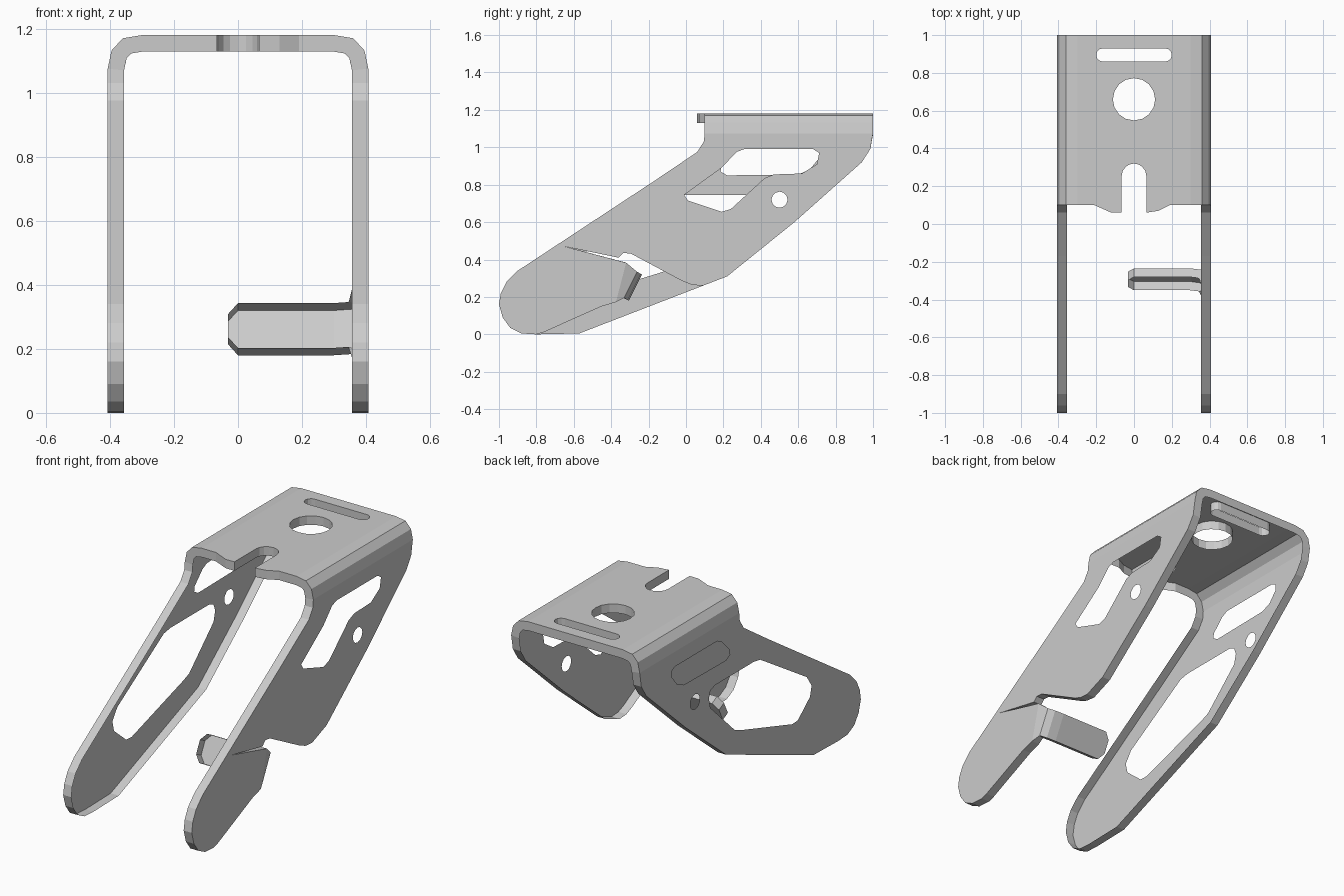
import bpy, bmesh
from math import sin, cos, pi

if "Cube" in bpy.data.objects:
    bpy.data.objects.remove(bpy.data.objects["Cube"])

bm = bmesh.new()
thin = bm.verts.layers.int.new("thin")  # marks openings without a rim
X, TOP, SEAM = 0.407, 1.18, 1.075       # wall position, top height, bend start
THICK = 0.051
UP, SIDE = (0, 0, 1), (1, 0, 0)


def circle(cx, cy, r, n=12):
    return [(cx + r * cos(2 * pi * i / n), cy + r * sin(2 * pi * i / n)) for i in range(n)]


def slot(x0, x1, y, r, n=6):
    right = [(x1 - r + r * cos(a), y + r * sin(a)) for a in [-pi / 2 + pi * i / n for i in range(n + 1)]]
    left = [(x0 + r - r * cos(a), y - r * sin(a)) for a in [-pi / 2 + pi * i / n for i in range(n + 1)]]
    return right + left


def sheet(loops, place, normal, rimless=False):
    """Flat sheet: the first loop is the outline, the rest are holes."""
    edges = []
    for n, loop in enumerate(loops):
        vs = [bm.verts.new(place(a, b)) for a, b in loop]
        for v in vs:
            v[thin] = int(rimless and n > 0)
        edges += [bm.edges.new((vs[i - 1], vs[i])) for i in range(len(vs))]
    bmesh.ops.triangle_fill(bm, edges=edges, use_beauty=True, use_dissolve=False, normal=normal)


def strip(rows):
    """Quads joining pairs of points."""
    vs = [[bm.verts.new(p) for p in row] for row in rows]
    for a, b in zip(vs, vs[1:]):
        bm.faces.new((a[0], a[1], b[1], b[0]))


# Top plate with notch, round hole and strap slot
notch = [(0.065 * cos(a), 0.255 + 0.065 * sin(a)) for a in [pi * i / 8 for i in range(9)]]
top = [(0.30, 1), (-0.30, 1), (-0.30, 0.1), (-0.21, 0.1), (-0.12, 0.06), (-0.065, 0.06)]
top += notch[::-1] + [(0.065, 0.06), (0.13, 0.07), (0.19, 0.1), (0.30, 0.1)]
sheet([top, circle(0, 0.66, 0.112, 16), slot(-0.2, 0.2, 0.895, 0.035)],
      lambda a, b: (a, b, TOP), UP)

# Rounded bends between top and walls
for s in (-1, 1):
    strip([[(s * x, y, z) for y in (0.1, 1)]
           for x, z in ((0.30, TOP), (0.36, 1.17), (0.395, 1.132), (X, SEAM))])

# Outline pieces shared by both walls (y, z)
back = [(0.22, 0.31), (0.58, 0.6), (0.94, 0.92), (0.985, 0.99), (1, SEAM)]
front = [(0.1, SEAM), (0.095, 1.03), (0.06, 0.975), (-0.17, 0.82), (-0.90, 0.34),
         (-0.96, 0.28), (-0.99, 0.22), (-1, 0.16), (-0.98, 0.09), (-0.94, 0.035), (-0.88, 0.005)]
bolt = circle(0.5, 0.72, 0.043)

# Left wall with large window and slot
window = [(0.32, 0.745), (0.36, 0.73), (0.375, 0.69), (0.36, 0.63), (0.14, 0.42), (0.09, 0.40),
          (-0.38, 0.255), (-0.43, 0.258), (-0.54, 0.35), (-0.555, 0.41), (-0.51, 0.475),
          (-0.09, 0.735), (-0.03, 0.745)]
left_slot = [(0.22, 0.85), (0.60, 0.855), (0.66, 0.88), (0.71, 0.94), (0.71, 0.975), (0.68, 0.99),
             (0.30, 0.99), (0.26, 0.97), (0.19, 0.90), (0.185, 0.87)]
sheet([front + [(-0.80, 0), (-0.57, 0.005)] + back, window, left_slot, bolt],
      lambda a, b: (-X, a, b), SIDE, True)

# Right wall with slanted opening and the slit that frees the lower tongue
bend = [(-0.375, 0.172), (-0.32, 0.383)]
tongue = [(-0.80, 0), (-0.76, 0.012), (-0.45, 0.15)] + bend
slit = [(-0.65, 0.47), (-0.36, 0.41), (-0.335, 0.435), (-0.295, 0.432), (-0.02, 0.285), (0.03, 0.265), (0.09, 0.26)]
opening = [(-0.01, 0.745), (0.19, 0.89), (0.27, 0.975), (0.31, 0.99), (0.68, 0.99), (0.712, 0.97),
           (0.70, 0.91), (0.62, 0.86), (0.47, 0.855), (0.42, 0.835), (0.24, 0.67), (0.19, 0.655), (0.01, 0.715)]
sheet([front + tongue + slit + back, opening, bolt], lambda a, b: (X, a, b), SIDE, True)

# Inward tab folded off the tongue
lo, hi = (-0.305, 0.18), (-0.235, 0.32)


def tab_row(x, k=0.0, shift=0.0):
    dy, dz = hi[0] - lo[0], hi[1] - lo[1]
    oy, oz = -0.88 * shift, 0.47 * shift
    return [(x, lo[0] + dy * k + oy, lo[1] + dz * k + oz),
            (x, hi[0] - dy * k + oy, hi[1] - dz * k + oz)]


strip([[(X, *p) for p in bend], tab_row(0.390, 0, 0.03), tab_row(0.355, 0, 0.008),
       tab_row(0.30), tab_row(0.0), tab_row(-0.032, 0.25)])

# Weld into one outer skin facing outward
bmesh.ops.remove_doubles(bm, verts=bm.verts[:], dist=0.0005)
bmesh.ops.recalc_face_normals(bm, faces=bm.faces[:])
bm.normal_update()
if max(bm.faces, key=lambda f: f.calc_center_median().z).normal.z < 0:
    bmesh.ops.reverse_faces(bm, faces=bm.faces[:])
    bm.normal_update()

# Turned-in rim along the edges; the inside is open and wall openings have no rim
rim = [e for e in bm.edges if e.is_boundary and not e.verts[0][thin]]
inner = {}
for v in {v for e in rim for v in e.verts}:
    inner[v] = v.co - v.normal * THICK * min(v.calc_shell_factor(), 1.3)
inner = {v: bm.verts.new(co) for v, co in inner.items()}
for e in rim:
    loop = e.link_loops[0]
    a, b = loop.vert, loop.link_loop_next.vert
    bm.faces.new((b, a, inner[a], inner[b]))

mesh = bpy.data.meshes.new("folded_bracket")
bm.to_mesh(mesh)
bm.free()
bracket = bpy.data.objects.new("folded_bracket", mesh)
bpy.context.collection.objects.link(bracket)
